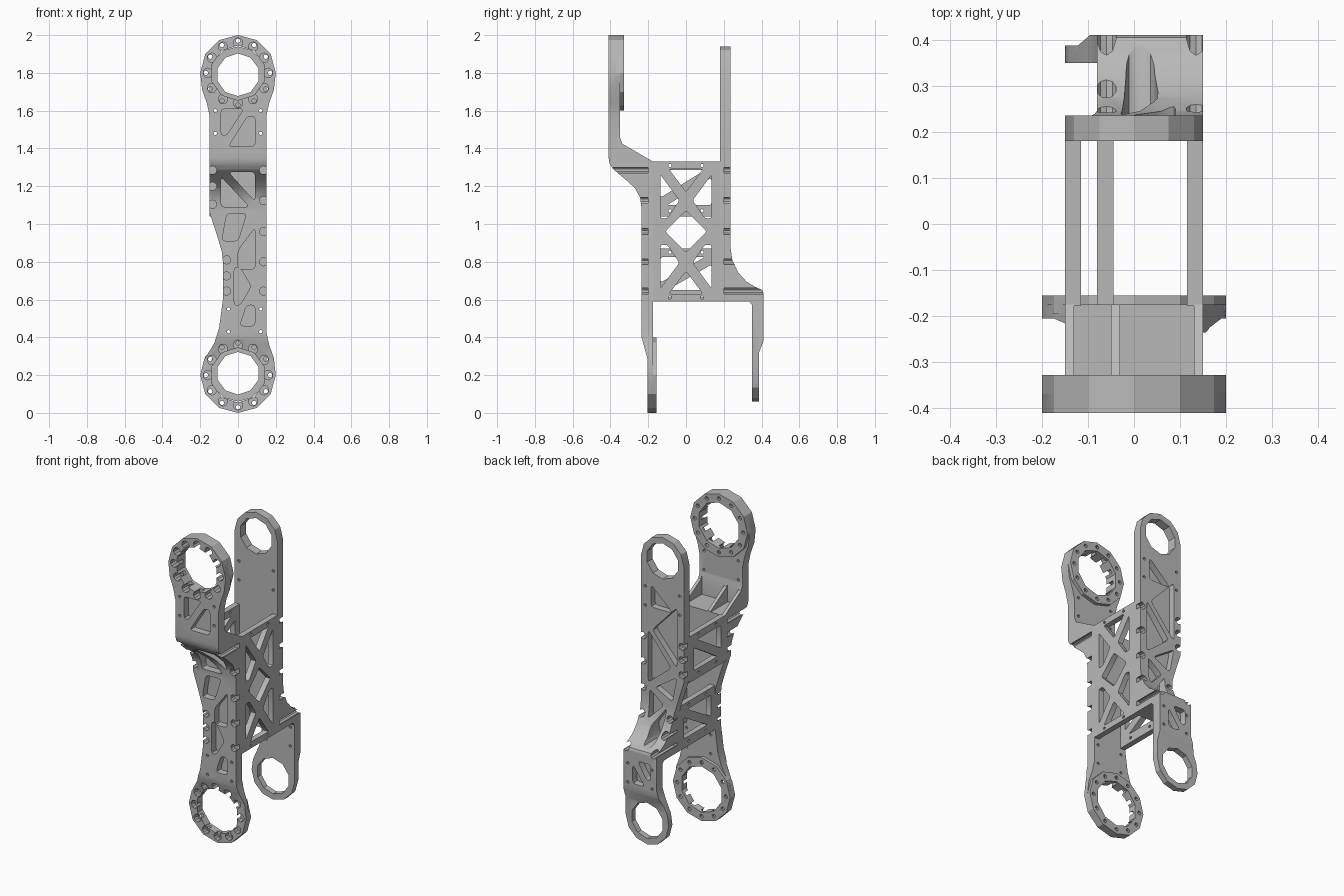
import bpy, bmesh, math
from mathutils import Vector

if "Cube" in bpy.data.objects:
    bpy.data.objects.remove(bpy.data.objects["Cube"])

metal = bpy.data.materials.new("grey metal")
metal.use_nodes = True
GREY = (0.485, 0.485, 0.485, 1)
metal.diffuse_color = GREY
metal.node_tree.nodes["Principled BSDF"].inputs["Base Color"].default_value = GREY

PLACE = {"x": lambda u, v, d: (d, u, v), "y": lambda u, v, d: (u, d, v), "z": lambda u, v, d: (u, v, d)}


def prism(name, pts, axis, a, b):
    """Extrude a flat outline along an axis from a to b, facing outward."""
    bm = bmesh.new()
    ends = [[bm.verts.new(PLACE[axis](u, v, d)) for u, v in pts] for d in (a, b)]
    bm.faces.new(ends[0][::-1])
    bm.faces.new(ends[1])
    n = len(pts)
    for i in range(n):
        j = (i + 1) % n
        bm.faces.new((ends[0][i], ends[0][j], ends[1][j], ends[1][i]))
    if bm.calc_volume(signed=True) < 0:
        bmesh.ops.reverse_faces(bm, faces=bm.faces)
    mesh = bpy.data.meshes.new(name)
    bm.to_mesh(mesh)
    bm.free()
    mesh.materials.append(metal)
    obj = bpy.data.objects.new(name, mesh)
    bpy.context.collection.objects.link(obj)
    return obj


def arc(cx, cz, r, start, end, steps):
    angles = [math.radians(start + (end - start) * i / steps) for i in range(steps + 1)]
    return [(cx + r * math.cos(t), cz + r * math.sin(t)) for t in angles]


def disc(cx, cz, r, sides):
    return arc(cx, cz, r, 90, 450, sides)[:-1]


def rounded(pts, r=0.02):
    """Round every corner of an outline, less on short edges."""
    out = []
    for i, p in enumerate(pts):
        p = Vector(p)
        before, after = Vector(pts[i - 1]) - p, Vector(pts[(i + 1) % len(pts)]) - p
        a = p + before.normalized() * min(r, before.length * 0.4)
        b = p + after.normalized() * min(r, after.length * 0.4)
        out += [a, (a + b + 2 * p) / 4, b]
    return [tuple(p) for p in out]


def combine(obj, cutters, operation="DIFFERENCE"):
    for c in cutters:
        c.hide_render = True
        m = obj.modifiers.new("cut", "BOOLEAN")
        m.operation, m.solver, m.object = operation, "EXACT", c
        bpy.context.view_layer.update()
        new = bpy.data.meshes.new_from_object(obj.evaluated_get(bpy.context.evaluated_depsgraph_get()))
        obj.modifiers.clear()
        obj.data = new
        bpy.data.objects.remove(c)


def cut_all(obj, outlines, axis, a, b):
    combine(obj, [prism("cutter", o, axis, a, b) for o in outlines])


# Shared layout of edge bolts and small screws
bolts = [(0.135, z) for z in (1.285, 1.125, 0.96, 0.8, 0.645)]
bolts += [(-0.135, z) for z in (1.285, 1.2, 1.105)] + [(-0.06, z) for z in (0.81, 0.725, 0.645)]
screws = [(x, z) for x in (-0.12, 0.12) for z in (1.6, 1.48)]
screws += [(x, z) for x in (-0.05, 0.12) for z in (0.55, 0.43)]

# Front plate: side profile trimmed to its front outline
front = prism("front_plate", [
    (-.205, -.01), (-.205, .29), (-.235, .4), (-.235, 1.08), (-.243, 1.14), (-.27, 1.19),
    (-.32, 1.235), (-.385, 1.29), (-.405, 1.32), (-.41, 1.35), (-.41, 2.01), (-.35, 2.01),
    (-.35, 1.46), (-.337, 1.425), (-.2, 1.345), (-.175, 1.33), (-.175, -.01)], "x", -0.3, 0.3)
outline = arc(0, 0.2, 0.2, 180, 360, 6) + [(.19, .29), (.165, .36), (.15, .43), (.15, 1.57), (.165, 1.64), (.19, 1.71)]
outline += arc(0, 1.8, 0.2, 0, 180, 6)
outline += [(-.19, 1.71), (-.165, 1.64), (-.15, 1.57), (-.15, 1.06), (-.105, .92), (-.085, .85),
            (-.08, .8), (-.08, .6), (-.1, .45), (-.125, .37), (-.18, .28)]
combine(front, [prism("trim", outline, "y", -0.5, 0)], "INTERSECT")

# Bearing rings: raised boss, bore and open bolt pockets
for cz, start, floor, rear in ((0.2, -0.3, -0.173, -0.155), (1.8, -0.5, -0.35, -0.328)):
    combine(front, [prism("boss", disc(0, cz, 0.2, 12), "y", rear - 0.04, rear)], "UNION")
    cut_all(front, [disc(0, cz, 0.145, 10)], "y", -0.5, 0)
    cut_all(front, [disc(x, z, 0.012, 8) for x, z in disc(0, cz, 0.17, 12)], "y", -0.5, 0)
    cut_all(front, [disc(x, z, 0.025, 10) for x, z in disc(0, cz, 0.16, 12)], "y", start, floor)

# Weight-saving pockets, lower and middle then upper
cut_all(front, [rounded(p) for p in (
    [(-.06, 1.055), (.045, 1.055), (-.0, .91), (-.085, .91)],
    [(.09, .98), (.09, .76), (.0, .76), (.0, .86)],
    [(-.02, .77), (.01, .77), (.07, .67), (.01, .57), (-.02, .57)],
    [(.045, .57), (.09, .57), (.09, .46), (.01, .46)],
    [(-.05, 1.275), (.09, 1.275), (.09, 1.12)],
    [(-.09, 1.25), (-.09, 1.09), (.06, 1.09)])], "y", -0.6, -0.19)
cut_all(front, [rounded(p) for p in (
    [(-.09, 1.61), (.03, 1.61), (-.06, 1.47), (-.09, 1.47)],
    [(.09, 1.57), (.09, 1.41), (-.05, 1.41), (.05, 1.57)])], "y", -0.6, -0.365)
# Gusset ribs behind the bend
cut_all(front, [[(a, -.345), (b, -.345), (b, -.16), (a, -.16)] for a, b in ((-.13, -.05), (-.03, .13))],
        "z", 1.325, 1.55)
cut_all(front, [disc(x, z, 0.022, 10) for x, z in bolts], "y", -0.5, -0.2)
cut_all(front, [disc(x, z, 0.009, 8) for x, z in screws], "y", -0.5, 0)

# Back plate: same method, bent outward at the bottom
back = prism("back_plate", [
    (.18, 1.96), (.235, 1.96), (.235, .88), (.245, .81), (.275, .745), (.32, .695), (.37, .665),
    (.405, .65), (.41, .635), (.41, .38), (.387, .32), (.387, .04), (.35, .04), (.35, .57),
    (.335, .59), (.18, .59)], "x", -0.3, 0.3)
outline = arc(0, .21, 0.15, 180, 360, 6) + arc(0, 1.79, 0.15, 0, 180, 6)
outline += [(-.15, 1.06), (-.105, .92), (-.085, .85), (-.08, .8), (-.08, .43), (-.1, .37), (-.14, .28)]
combine(back, [prism("trim", outline, "y", 0, 0.5)], "INTERSECT")
cut_all(back, [disc(0, z, 0.113, 10) for z in (.21, 1.79)], "y", 0, 0.5)
cut_all(back, [rounded(p) for p in (
    [(.08, 1.62), (.08, 1.48), (-.07, 1.48)],
    [(-.1, 1.52), (-.1, 1.14), (.07, 1.34)],
    [(.1, 1.33), (.1, 1.0), (-.06, 1.13)],
    [(-.1, 1.08), (.05, .98), (-.07, .92)],
    [(.09, .96), (.09, .78), (-.01, .88)],
    [(-.03, .87), (.055, .75), (.04, .66), (-.015, .66)])], "y", 0.195, 0.6)
cut_all(back, [rounded(p) for p in (
    [(-.04, .58), (.05, .58), (-.01, .48), (-.04, .48)],
    [(.085, .55), (.085, .43), (.0, .43)])], "y", 0.368, 0.6)
cut_all(back, [disc(x, z, 0.022, 10) for x, z in bolts], "y", 0.2, 0.6)
cut_all(back, [disc(x, z, 0.009, 8) for x, z in screws], "y", 0, 0.6)


def wall(name, x0, x1, bottom, top, holes, pins):
    """Side wall between the plates with lattice openings."""
    w = prism(name, [(-.178, bottom), (.183, bottom), (.183, top), (-.178, top)], "x", x0, x1)
    cut_all(w, [rounded(h, 0.012) for h in holes], "x", x0 - 0.1, x1 + 0.1)
    cut_all(w, [disc(y, z, 0.009, 8) for y, z in pins], "x", x0 - 0.1, x1 + 0.1)
    return w


# Lattice wall, mirrored up and down about the middle
MID = 0.96
half = [[(-.09, 1.29), (.09, 1.29), (.0, 1.17)],
        [(-.135, 1.26), (-.135, 1.03), (-.1, 1.03), (-.035, 1.125)],
        [(.135, 1.26), (.135, 1.03), (.1, 1.03), (.035, 1.125)]]
holes = half + [[(y, 2 * MID - z) for y, z in h] for h in half]
holes.append([(0, 1.07), (.11, MID), (0, .85), (-.11, MID)])
pins = [(y, z) for y in (-.085, .085) for z in (1.31, 0.61)]
walls = [wall("long_side_wall", 0.115, 0.15, 0.59, 1.33, holes, pins)]

# Short stepped walls on the narrowing side
for name, x, z0, z1 in (("upper_short_wall", -0.15, 1.04, 1.33), ("lower_short_wall", -0.08, 0.59, 0.87)):
    a, b = z0 + 0.06, z1 - 0.045
    tri = [[(-.135, b), (.1, b), (-.135, a + .04)], [(.135, a), (-.1, a), (.135, b - .04)]]
    pins = [(y, z) for y in (-.085, .085) for z in (z0 + .03, z1 - .02)]
    walls.append(wall(name, x, x + 0.035, z0, z1, tri, pins))

# Crisp edges with smooth bends
for obj in [front, back] + walls:
    bpy.ops.object.select_all(action="DESELECT")
    obj.select_set(True)
    bpy.context.view_layer.objects.active = obj
    bpy.ops.object.shade_smooth_by_angle(angle=math.radians(25))
